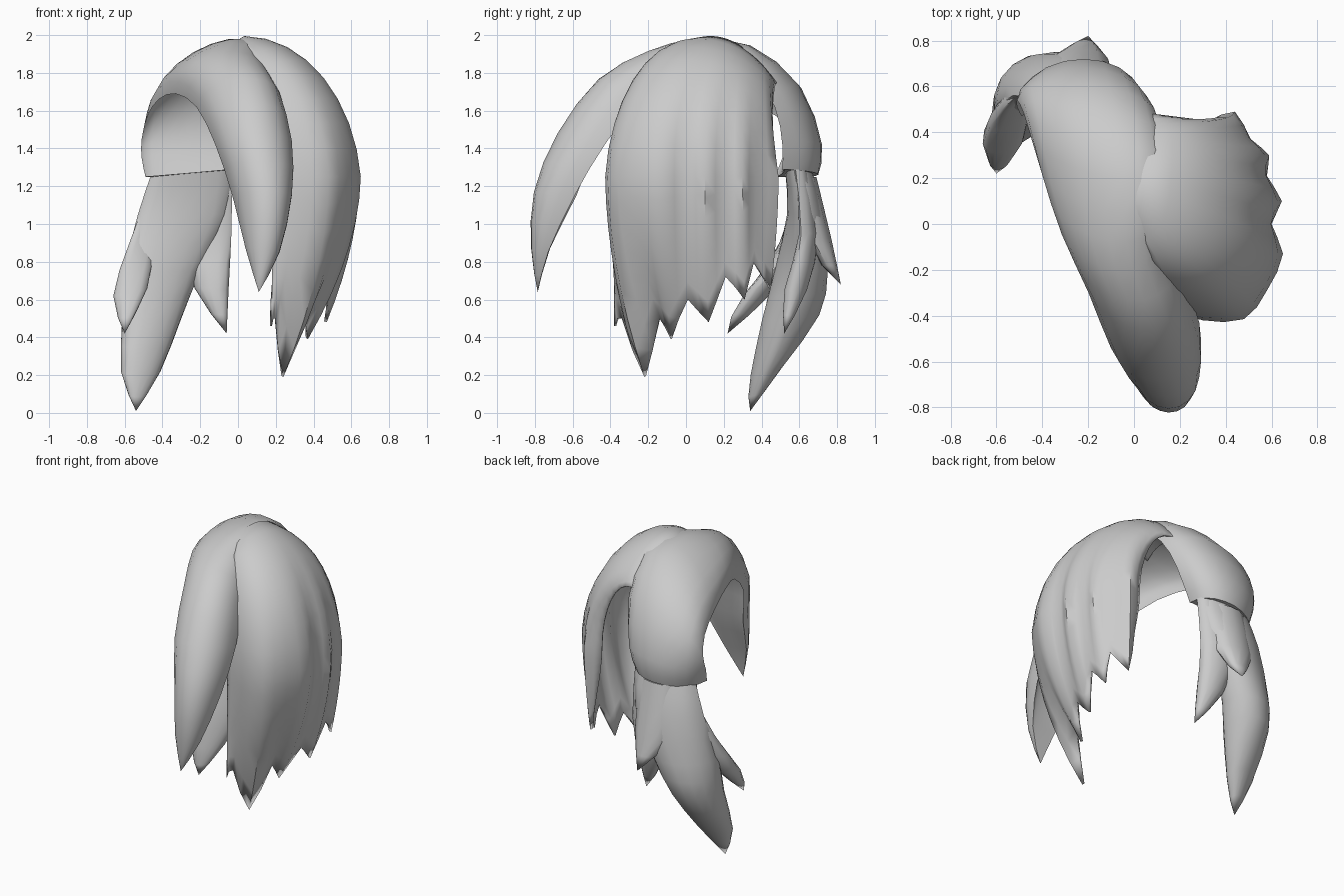
import bpy, bmesh, math
from mathutils import Vector as V

if "Cube" in bpy.data.objects:
    bpy.data.objects.remove(bpy.data.objects["Cube"])

mat = bpy.data.materials.new("grey_hair")
mat.diffuse_color = (0.6, 0.6, 0.6, 1)
mat.use_nodes = True
mat.node_tree.nodes["Principled BSDF"].inputs["Base Color"].default_value = mat.diffuse_color


def finish(name, bm):
    bmesh.ops.remove_doubles(bm, verts=bm.verts, dist=0.0005)
    bmesh.ops.recalc_face_normals(bm, faces=bm.faces)
    me = bpy.data.meshes.new(name)
    bm.to_mesh(me)
    bm.free()
    me.materials.append(mat)
    ob = bpy.data.objects.new(name, me)
    bpy.context.collection.objects.link(ob)
    bpy.context.view_layer.objects.active = ob
    ob.select_set(True)
    bpy.ops.object.shade_smooth_by_angle(angle=math.radians(50))
    ob.select_set(False)
    return ob


def spline(pts, steps):
    """Catmull-Rom through a list of vectors."""
    out = []
    for i in range(len(pts) - 1):
        a, b, c, d = pts[max(i - 1, 0)], pts[i], pts[i + 1], pts[min(i + 2, len(pts) - 1)]
        for s in range(steps):
            t = s / steps
            out.append(b + (c - a) * (t / 2) + (a * 2 - b * 5 + c * 4 - d) * (t * t / 2)
                       + (b * 3 - a - c * 3 + d) * (t ** 3 / 2))
    return out + [pts[-1]]


def lock(name, rows, steps=2, n=8):
    """Closed strand; each row is left edge, crest, right edge, inner depth ratio."""
    L, C, R = (spline([V(r[i]) for r in rows], steps) for i in range(3))
    K = spline([V((r[3], 0, 0)) for r in rows], steps)
    bm = bmesh.new()
    rings = []
    for l, c, r, k in zip(L, C, R, K):
        m, side = (l + r) / 2, (r - l) / 2
        ring = []
        for i in range(2 * n):
            a = -math.pi / 2 + math.pi * i / n
            depth = abs(math.cos(a)) ** 0.9
            if i > n:
                depth *= k.x
            ring.append(bm.verts.new(m + side * math.sin(a) + (c - m) * depth))
        rings.append(ring)
    for p, q in zip(rings, rings[1:]):
        for i in range(2 * n):
            j = (i + 1) % (2 * n)
            bm.faces.new((p[i], p[j], q[j], q[i]))
    for ring in (rings[0], rings[-1]):
        for i in range(n):
            j = 2 * n - i
            quad = [ring[i], ring[i + 1], ring[j - 1], ring[j % (2 * n)]]
            bm.faces.new(list(dict.fromkeys(quad)))
    return finish(name, bm)


# swept fringe running over the crown to the tie at the back
tip = (0.11, -0.785, 0.64)
lock("fringe_band", [
    (tip, tip, tip, 0),
    ((.04, -.72, .87), (.14, -.82, .87), (.22, -.73, .85), 0),
    ((-.03, -.58, 1.15), (.15, -.805, 1.17), (.285, -.59, 1.15), .2),
    ((-.12, -.46, 1.42), (.11, -.68, 1.48), (.285, -.43, 1.42), .5),
    ((-.22, -.22, 1.62), (.03, -.46, 1.77), (.22, -.25, 1.65), .7),
    ((-.33, .02, 1.69), (-.08, -.2, 1.91), (.15, -.05, 1.77), .7),
    ((-.42, .28, 1.66), (-.13, .06, 1.955), (.14, .15, 1.86), .7),
    ((-.48, .48, 1.57), (-.16, .36, 1.92), (.14, .34, 1.80), .6),
    ((-.51, .54, 1.45), (-.20, .61, 1.72), (.10, .47, 1.62), .4),
    ((-.51, .51, 1.35), (-.22, .72, 1.42), (.03, .51, 1.42), .2),
    ((-.49, .47, 1.25), (-.24, .70, 1.26), (-.03, .51, 1.29), .1),
], n=10)

# side curtain: each column is ring x, y at the widest height, then the end point
columns = [
    (.18, -.38, .18, -.38, .46), (.30, -.42, .20, -.34, .50),
    (.48, -.415, .24, -.22, .19), (.58, -.29, .36, -.14, .50),
    (.65, -.13, .37, -.08, .39), (.60, 0, .48, .01, .60),
    (.645, .10, .47, .12, .48), (.58, .21, .53, .21, .72),
    (.59, .30, .50, .31, .60), (.51, .37, .50, .36, .80),
    (.44, .49, .42, .45, .66), (.33, .45, .37, .44, .95)]
MID = 1.25
last = len(columns) - 1
grid = []
for i, (x0, y0, x1, y1, z1) in enumerate(columns):
    f = i / last
    crown = V((.01 + .08 * f, -.02 + .50 * f, 1.95 + .3 * f - .5 * f * f))
    a, b = columns[max(i - 1, 0)], columns[min(i + 1, last)]
    even = V(((a[0] + b[0]) / 2, (a[1] + b[1]) / 2, MID))
    ring = V((x0, y0, MID))
    even = ring.lerp(even, .5) if 0 < i < last else ring
    # tucked edge under the fringe
    col = [crown + V((-.14, 0, -.08 - .03 * f))]
    for r in range(9):                       # dome, strands appear lower down
        t = r / 8
        s, c = math.sin(math.pi / 2 * t), math.cos(math.pi / 2 * t)
        e = even.lerp(ring, t ** 3)
        col.append(V((crown.x + (e.x - crown.x) * s, crown.y + (e.y - crown.y) * s,
                      MID + (crown.z - MID) * c)))
    for r in range(1, 8):                    # hanging strands
        s = r / 7
        e = s ** 1.8
        col.append(V((x0 + (x1 - x0) * e, y0 + (y1 - y0) * e, MID + (z1 - MID) * s)))
    grid.append(col)
# extra columns between neighbours round each strand
bm = bmesh.new()
lines = [[bm.verts.new(p) for p in spline([c[r] for c in grid], 2)]
         for r in range(len(grid[0]))]
for p, q in zip(lines, lines[1:]):
    for i in range(len(p) - 1):
        bm.faces.new((p[i], p[i + 1], q[i + 1], q[i]))
# face outwards so the thickness grows inwards
curtain = finish("side_curtain", bm)
out = sum(p.normal.x * p.area for p in curtain.data.polygons)
mod = curtain.modifiers.new("thickness", 'SOLIDIFY')
mod.thickness = 0.015
mod.offset = -1 if out > 0 else 1

# tail strands hanging below the tie
tip = (-.54, .34, .01)
lock("tail_main", [
    ((-.46, .55, 1.26), (-.25, .67, 1.27), (-.04, .57, 1.30), -.3),
    ((-.53, .56, 1.05), (-.29, .73, 1.05), (-.06, .61, 1.05), -.3),
    ((-.60, .50, .75), (-.42, .74, .75), (-.20, .62, .75), -.4),
    ((-.61, .46, .50), (-.49, .70, .52), (-.30, .56, .50), -.5),
    ((-.62, .38, .22), (-.52, .51, .25), (-.41, .44, .22), -.6),
    (tip, tip, tip, -1)])
tip = (-.60, .22, .42)
lock("tail_left", [
    ((-.48, .58, 1.15), (-.42, .65, 1.15), (-.36, .62, 1.15), -.2),
    ((-.575, .50, .90), (-.52, .60, .90), (-.44, .57, .90), -.3),
    ((-.66, .35, .62), (-.58, .47, .65), (-.48, .38, .66), -.5),
    (tip, tip, tip, -1)], n=6)
tip = (-.06, .52, .42)
lock("tail_right", [
    ((-.24, .62, 1.26), (-.12, .65, 1.27), (-.03, .58, 1.29), -.2),
    ((-.28, .66, .95), (-.14, .70, .95), (-.035, .61, .95), -.4),
    ((-.23, .59, .66), (-.13, .64, .65), (-.05, .56, .65), -.8),
    (tip, tip, tip, -1)], n=6)
tip = (-.20, .82, .68)
lock("tail_back", [
    ((-.36, .62, 1.25), (-.22, .69, 1.25), (-.08, .60, 1.25), -.2),
    ((-.38, .68, .92), (-.23, .77, .92), (-.10, .67, .92), -.3),
    (tip, tip, tip, -1)], n=6)
